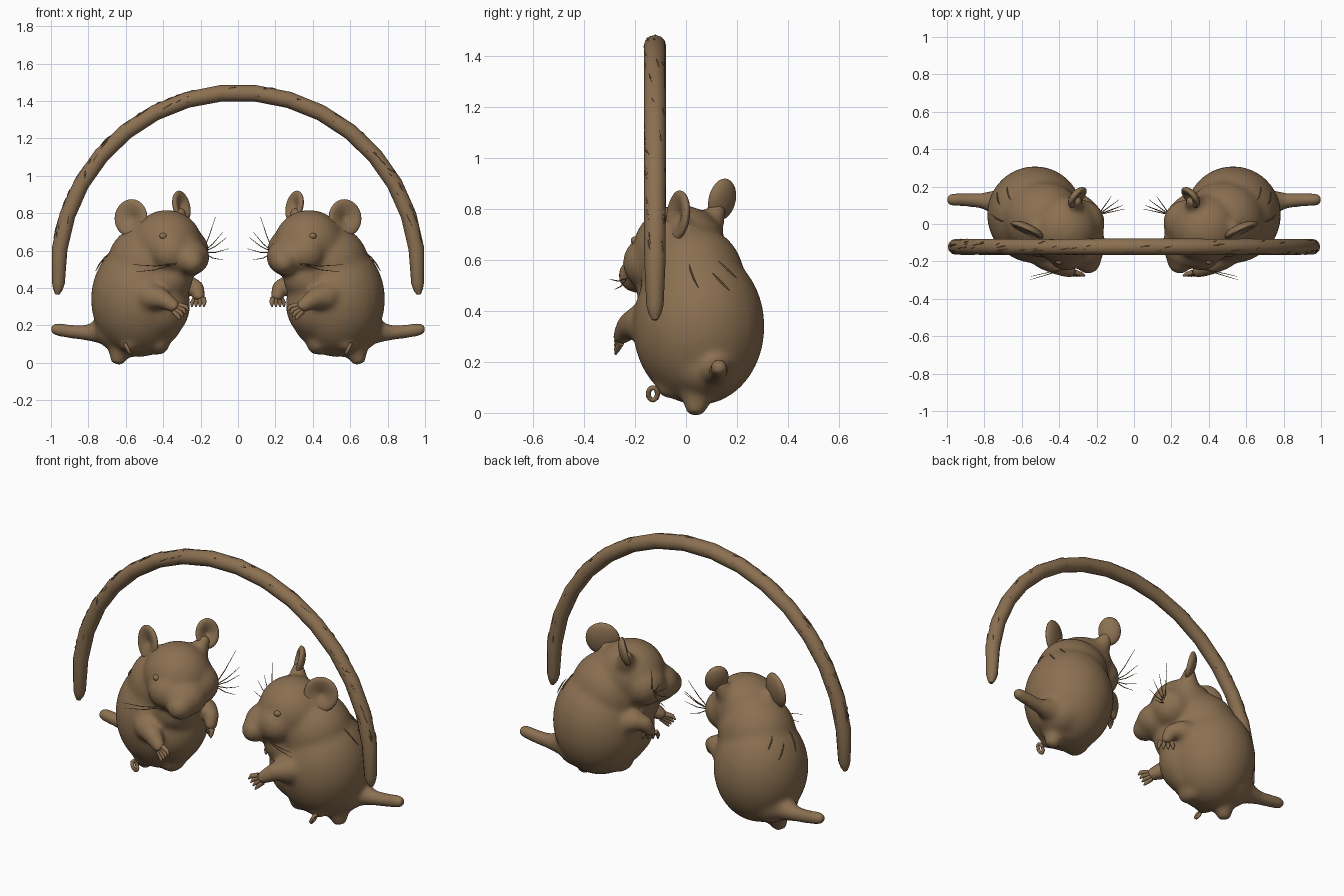
import bpy, bmesh, math, random
from mathutils import Vector, Matrix, Quaternion

random.seed(4)
cube = bpy.data.objects.get("Cube")
if cube:
    bpy.data.objects.remove(cube, do_unlink=True)

brown = bpy.data.materials.new("warm brown")
brown.use_nodes = True
brown.diffuse_color = (0.26, 0.162, 0.083, 1)
brown.node_tree.nodes["Principled BSDF"].inputs["Base Color"].default_value = brown.diffuse_color


def ball(bm, centre, radii, normal=None, cup=False):
    """Ellipsoid; its local z can point along normal, and its front can be hollowed."""
    turn = Vector(normal).to_track_quat('Z', 'Y').to_matrix().to_4x4() if normal else Matrix()
    verts = bmesh.ops.create_uvsphere(bm, u_segments=28, v_segments=18, radius=1)["verts"]
    for v in verts:
        if cup and v.co.z > 0:
            v.co.z *= 0.5 - 1.1 * max(0, 0.85 - v.co.xy.length)
    bmesh.ops.transform(bm, matrix=Matrix.Translation(centre) @ turn @ Matrix.Diagonal((*radii, 1)), verts=verts)


def tube(bm, points, radii, sides=10):
    """Closed tapered tube through the points."""
    pts = [Vector(p) for p in points]
    rings, frame, last = [], Quaternion(), Vector((0, 0, 1))
    for i, p in enumerate(pts):
        direction = (pts[min(i + 1, len(pts) - 1)] - pts[max(i - 1, 0)]).normalized()
        frame = last.rotation_difference(direction) @ frame
        last = direction
        ring = []
        for k in range(sides):
            a = math.tau * k / sides
            ring.append(bm.verts.new(p + frame @ Vector((math.cos(a), math.sin(a), 0)) * radii[i]))
        rings.append(ring)
    for a, b in zip(rings, rings[1:]):
        for k in range(sides):
            n = (k + 1) % sides
            bm.faces.new((a[k], a[n], b[n], b[k]))
    bm.faces.new(rings[0][::-1])
    bm.faces.new(rings[-1])


def finish(name, bm, side=1, fuse=False, angle=50):
    """Turn the bmesh into an object, flipped to the wanted side."""
    bmesh.ops.transform(bm, matrix=Matrix.Diagonal((side, 1, 1, 1)), verts=bm.verts)
    if side < 0:
        bmesh.ops.reverse_faces(bm, faces=bm.faces)
    mesh = bpy.data.meshes.new(name)
    bm.to_mesh(mesh)
    bm.free()
    ob = bpy.data.objects.new(name, mesh)
    bpy.context.collection.objects.link(ob)
    mesh.materials.append(brown)
    bpy.ops.object.select_all(action='DESELECT')
    ob.select_set(True)
    bpy.context.view_layer.objects.active = ob
    if fuse:
        remesh = ob.modifiers.new("fuse", 'REMESH')
        remesh.mode = 'VOXEL'
        remesh.voxel_size = 0.01
        soft = ob.modifiers.new("soften", 'SMOOTH')
        soft.factor = 0.5
        soft.iterations = 38
        for m in ("fuse", "soften"):
            bpy.ops.object.modifier_apply(modifier=m)
    bpy.ops.object.shade_smooth_by_angle(angle=math.radians(angle))


def body(side, who):
    bm = bmesh.new()
    # torso, haunch, chest, belly and its front corner
    ball(bm, (0.53, 0.05, 0.34), (0.257, 0.26, 0.31))
    ball(bm, (0.62, 0.08, 0.18), (0.145, 0.15, 0.125))
    ball(bm, (0.42, -0.02, 0.31), (0.165, 0.167, 0.19))
    ball(bm, (0.4, 0.0, 0.25), (0.11, 0.13, 0.15))
    ball(bm, (0.48, 0.05, 0.15), (0.12, 0.16, 0.105))
    ball(bm, (0.425, 0.0, 0.105), (0.06, 0.09, 0.065))
    # neck, throat, head, cheeks, muzzle, nose
    ball(bm, (0.485, 0.025, 0.53), (0.215, 0.205, 0.21))
    ball(bm, (0.37, -0.06, 0.455), (0.13, 0.135, 0.13))
    ball(bm, (0.38, -0.025, 0.64), (0.188, 0.185, 0.178))
    ball(bm, (0.275, 0.005, 0.6), (0.12, 0.125, 0.12))
    ball(bm, (0.36, -0.135, 0.59), (0.115, 0.115, 0.11))
    ball(bm, (0.275, -0.11, 0.565), (0.125, 0.13, 0.105))
    ball(bm, (0.245, -0.185, 0.54), (0.072, 0.085, 0.072))
    # ear roots
    tube(bm, ((0.47, 0.0, 0.68), (0.53, -0.02, 0.735), (0.56, -0.03, 0.76)), (0.07, 0.045, 0.025), 14)
    tube(bm, ((0.34, 0.08, 0.72), (0.315, 0.115, 0.78), (0.305, 0.135, 0.825)), (0.07, 0.045, 0.03), 14)
    # arms
    tube(bm, ((0.53, -0.09, 0.38), (0.46, -0.185, 0.35), (0.4, -0.225, 0.34), (0.34, -0.255, 0.3), (0.325, -0.26, 0.285)),
         (0.1, 0.075, 0.054, 0.038, 0.032), 14)
    tube(bm, ((0.33, 0.1, 0.4), (0.26, 0.09, 0.415), (0.22, 0.065, 0.4), (0.207, 0.04, 0.345), (0.207, 0.037, 0.33)),
         (0.08, 0.06, 0.046, 0.037, 0.032), 14)
    # tail with broad root
    tube(bm, ((0.64, 0.1, 0.2), (0.75, 0.12, 0.165), (0.82, 0.125, 0.16), (0.9, 0.13, 0.168),
              (0.98, 0.13, 0.18), (1.003, 0.13, 0.182)), (0.11, 0.064, 0.042, 0.039, 0.037, 0.024), 14)
    # hind foot peg and toe root
    tube(bm, ((0.6, 0.06, 0.16), (0.635, 0.04, 0.05), (0.65, 0.035, -0.008)), (0.13, 0.06, 0.034), 12)
    ball(bm, (0.58, -0.06, 0.1), (0.05, 0.06, 0.045))
    finish(who + "body", bm, side, fuse=True)


def ears(side, who):
    for label, centre, radii, normal in (
            ("outer_ear", (0.573, -0.035, 0.775), (0.095, 0.1, 0.036), (0.45, -1, 0.12)),
            ("inner_ear", (0.3, 0.14, 0.838), (0.066, 0.085, 0.036), (-0.75, -0.62, 0.25))):
        bm = bmesh.new()
        ball(bm, centre, radii, normal, cup=True)
        finish(who + label, bm, side)


def face(side, who):
    bm = bmesh.new()
    for eye in ((0.4, -0.197, 0.677), (0.213, 0.01, 0.677)):
        ball(bm, eye, (0.02, 0.02, 0.017))
    finish(who + "eyes", bm, side)
    bm = bmesh.new()
    near, far = Vector((0.33, -0.23, 0.53)), Vector((0.19, 0.05, 0.59))
    for root, tips in ((near, ((0.56, -0.3, 0.525), (0.55, -0.28, 0.485))),
                       (far, ((0.12, 0.15, 0.78), (0.08, 0.13, 0.7), (0.06, 0.1, 0.67),
                              (0.05, 0.08, 0.61), (0.08, 0.09, 0.55)))):
        for tip in tips:
            tip = Vector(tip)
            mid = root.lerp(tip, 0.5) - Vector((0, 0, 0.01))
            tube(bm, (root, mid, tip), (0.003, 0.0025, 0.001), 5)
    finish(who + "whiskers", bm, side)


def paws(side, who):
    bm = bmesh.new()
    for wrist, reach, spread in (((0.33, -0.257, 0.292), (-0.045, -0.02, -0.025), (0.012, 0, -0.014)),
                                 ((0.207, 0.038, 0.345), (0.008, -0.01, -0.035), (0.018, 0.014, 0))):
        wrist, reach, spread = Vector(wrist), Vector(reach), Vector(spread)
        for k in (-1.5, -0.5, 0.5, 1.5):
            base = wrist + spread * k * 0.8
            tube(bm, (base, base + reach * 0.7 + spread * k * 0.4, base + reach + spread * k * 0.4
                      - Vector((0, 0, 0.012))), (0.015, 0.012, 0.004), 8)
    finish(who + "paws", bm, side)
    # curled hind toe
    bm = bmesh.new()
    loop = [(0.59 + 0.012 * math.sin(a), -0.13 + 0.018 * math.cos(a), 0.075 + 0.024 * math.sin(a))
            for a in (math.tau * k / 16 for k in range(17))]
    tube(bm, loop, [0.01] * 17, 8)
    finish(who + "hind_toe", bm, side)


def back_fur(side, who):
    # thin tufts lying over the shoulders
    bm = bmesh.new()
    for around, high, low in ((30, 0.6, 0.53), (16, 0.55, 0.48), (-15, 0.6, 0.49)):
        strand = []
        for k in range(4):
            z = high + (low - high) * k / 3
            r = 0.258 * math.sqrt(1 - ((z - 0.34) / 0.31) ** 2) + 0.006
            a = math.radians(around + 5 * k)
            strand.append((0.53 + r * math.cos(a), 0.05 + r * math.sin(a), z))
        tube(bm, strand, (0.001, 0.004, 0.004, 0.001), 5)
    finish(who + "back_fur", bm, side)


for side, who in ((1, "left_mouse_"), (-1, "right_mouse_")):
    for part in (body, ears, face, paws, back_fur):
        part(side, who)

# arched branch with tapered ends
MID, RADIUS, DEPTH, THICK = 0.483, 0.962, -0.122, 0.043


def on_arch(angle, r=RADIUS, y=DEPTH):
    return Vector((r * math.sin(angle), y, MID + r * math.cos(angle)))


step = math.radians(11)
path = [on_arch(step * (k + 0.5)) for k in range(-9, 9)]
flip = Matrix.Diagonal((-1, 1, 1))
ends = [Vector((0.963, DEPTH, 0.39)), Vector((0.967, DEPTH, 0.365))]
path = [flip @ p for p in reversed(ends)] + path + ends
taper = [0.011, 0.025, 0.034, 0.042]
radii = taper + [THICK * random.uniform(0.98, 1.03) for k in range(14)] + taper[::-1]
bm = bmesh.new()
tube(bm, path, radii, 12)
finish("branch", bm, angle=35)

# bark ridges along the branch
bm = bmesh.new()
for k in range(130):
    a = random.uniform(-1.4, 1.4)
    around = random.uniform(0, math.tau)
    length = random.uniform(0.01, 0.035)
    ridge = []
    for d in (-1, 0, 1):
        w = around + 0.12 * d
        ridge.append(on_arch(a + d * length, RADIUS + 0.0405 * math.cos(w), DEPTH + 0.0405 * math.sin(w)))
    tube(bm, ridge, (0.001, 0.003, 0.001), 4)
finish("bark_ridges", bm)
